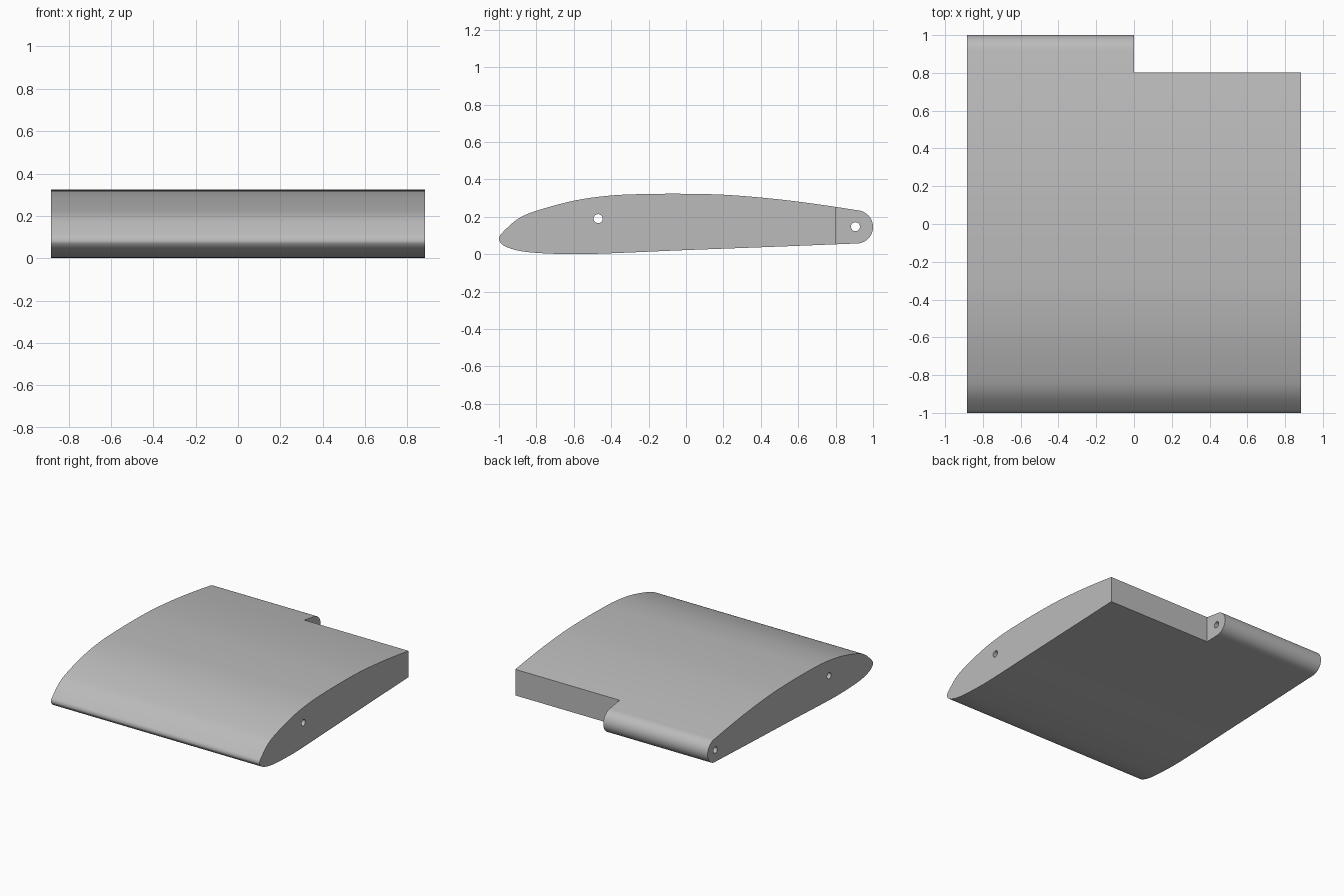
import bpy
import bmesh
from math import cos, sin, pi, radians
from mathutils import Vector

cube = bpy.data.objects.get("Cube")
if cube:
    bpy.data.objects.remove(cube, do_unlink=True)

HALF_SPAN = 0.883

# Single plain grey
grey = bpy.data.materials.new("light_grey")
grey.use_nodes = True
colour = (0.50, 0.50, 0.50, 1)
grey.diffuse_color = colour
grey.node_tree.nodes["Principled BSDF"].inputs["Base Color"].default_value = colour


def spline(points, steps=6):
    """Smooth path through the points, without the last one."""
    pts = [Vector(p) for p in points]
    pts = [2 * pts[0] - pts[1]] + pts + [2 * pts[-1] - pts[-2]]
    out = []
    for a, b, c, d in zip(pts, pts[1:], pts[2:], pts[3:]):
        for i in range(steps):
            t = i / steps
            out.append(0.5 * (2 * b + (c - a) * t + (2 * a - 5 * b + 4 * c - d) * t**2
                              + (3 * b - a - 3 * c + d) * t**3))
    return out


def circle(y, z, r, start, end, count):
    angles = [start + (end - start) * i / count for i in range(count + 1)]
    return [Vector((y + r * cos(a), z + r * sin(a))) for a in angles]


def extrude(name, outline, x0, x1):
    """Prism along x from a (y, z) outline."""
    bm = bmesh.new()
    face = bm.faces.new([bm.verts.new((x0, p[0], p[1])) for p in outline])
    side = bmesh.ops.extrude_face_region(bm, geom=[face])["geom"]
    bmesh.ops.translate(bm, vec=(x1 - x0, 0, 0),
                        verts=[v for v in side if isinstance(v, bmesh.types.BMVert)])
    bmesh.ops.recalc_face_normals(bm, faces=bm.faces)
    mesh = bpy.data.meshes.new(name)
    bm.to_mesh(mesh)
    bm.free()
    mesh.materials.append(grey)
    obj = bpy.data.objects.new(name, mesh)
    bpy.context.collection.objects.link(obj)
    return obj


# Wing outline: lower skin to nose to upper skin, then the rounded hinge end
skin = spline([(0.905, 0.057), (0.4, 0.037), (0, 0.022), (-0.4, 0.005), (-0.6, 0.0),
               (-0.8, 0.007), (-0.9, 0.02), (-0.965, 0.041), (-0.992, 0.062), (-1, 0.085),
               (-0.982, 0.115), (-0.9, 0.188), (-0.8, 0.232), (-0.6, 0.286), (-0.4, 0.314),
               (-0.2, 0.322), (0, 0.323), (0.2, 0.318), (0.4, 0.303), (0.6, 0.281),
               (0.8, 0.253), (0.927, 0.233)])
hinge_end = circle(0.911, 0.146, 0.089, radians(79), radians(-92), 24)
wing = extrude("wing_section", skin + hinge_end, -HALF_SPAN, HALF_SPAN)

# Cutters: notch beside the hinge knuckle, spar hole and hinge pin hole
cutters = [extrude("notch_cutter", [(0.803, -0.2), (1.2, -0.2), (1.2, 0.5), (0.803, 0.5)], 0, 1.2)]
for name, y, z in (("spar_hole_cutter", -0.47, 0.19), ("pin_hole_cutter", 0.906, 0.147)):
    cutters.append(extrude(name, circle(y, z, 0.024, 0, 2 * pi, 32)[:-1], -1.2, 1.2))

bpy.context.view_layer.objects.active = wing
for cutter in cutters:
    mod = wing.modifiers.new(cutter.name, 'BOOLEAN')
    mod.operation = 'DIFFERENCE'
    mod.solver = 'EXACT'
    mod.object = cutter
    bpy.ops.object.modifier_apply(modifier=mod.name)
    bpy.data.objects.remove(cutter, do_unlink=True)

# Smooth skin with sharp edges
bpy.ops.object.select_all(action='DESELECT')
wing.select_set(True)
bpy.ops.object.shade_smooth_by_angle(angle=radians(30))
